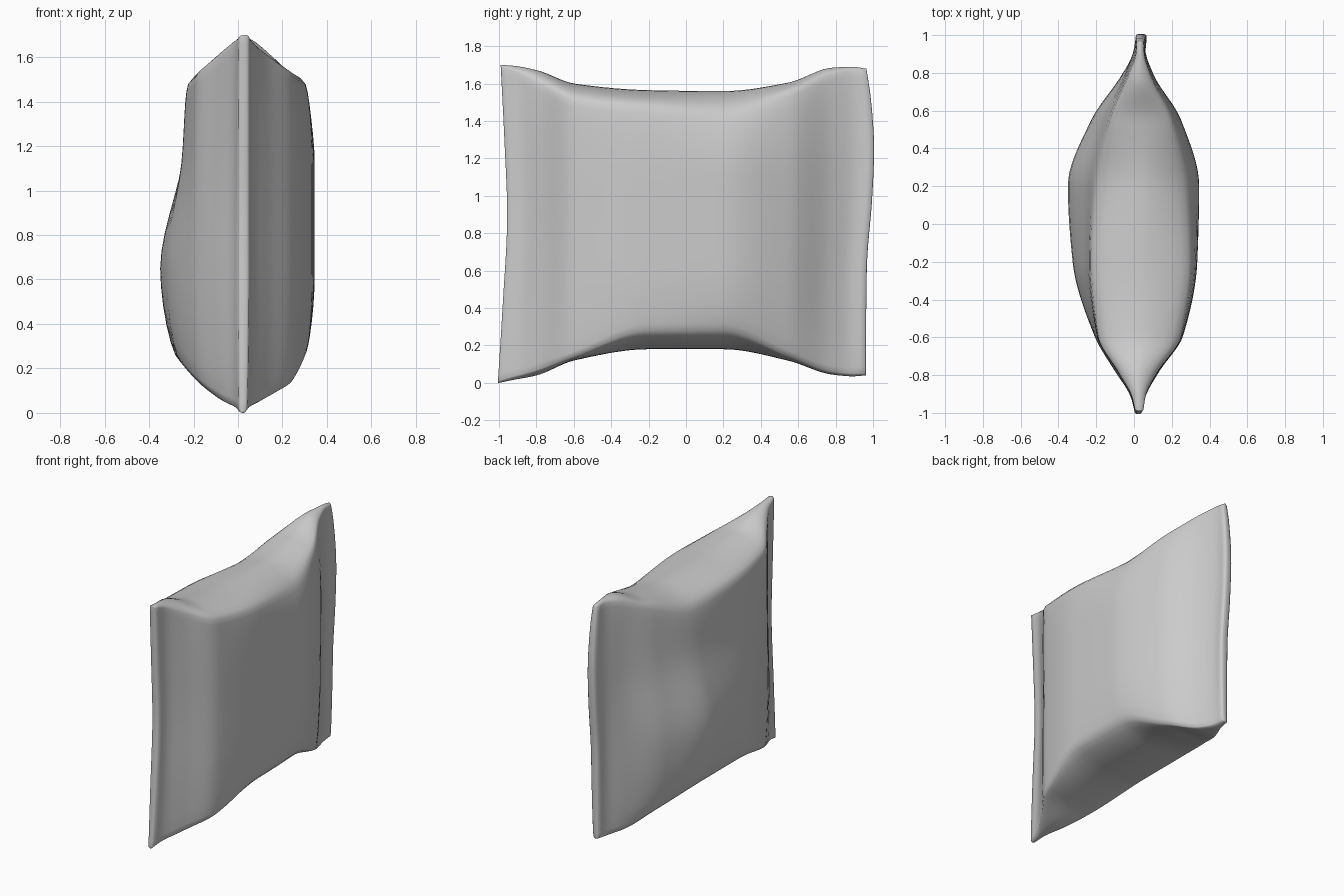
import bpy, bmesh

if "Cube" in bpy.data.objects:
    bpy.data.objects.remove(bpy.data.objects["Cube"])

# Profiles along the pillow length, all sharing the stations Y
Y   = [-1, -.93, -.8, -.6, -.2, .2, .55, .8, .93, 1]
ZB  = [0, .015, .04, .12, .18, .18, .12, .045, .035, .04]            # bottom centre
ZRB = [.015, .035, .07, .14, .28, .28, .145, .06, .05, .05]          # bottom ridge
ZRT = [1.69, 1.665, 1.6, 1.51, 1.475, 1.45, 1.56, 1.65, 1.67, 1.67]  # top ridge
ZT  = [1.7, 1.695, 1.67, 1.6, 1.565, 1.56, 1.605, 1.685, 1.69, 1.68] # top centre
XLB = [.005, -.01, -.07, -.17, -.26, -.26, -.15, -.05, 0, .01]       # left, bottom ridge
XLL = [0, -.02, -.1, -.21, -.325, -.35, -.23, -.07, 0, .01]          # left, low
XLH = [0, -.015, -.09, -.2, -.255, -.25, -.17, -.05, 0, .01]         # left, high
XLT = [.005, -.01, -.08, -.19, -.225, -.195, -.115, -.03, .01, .015] # left, top ridge
XRB = [.04, .055, .12, .24, .31, .3, .2, .09, .055, .05]             # right, bottom ridge
XRM = [.05, .06, .13, .26, .335, .345, .25, .1, .06, .065]           # right, middle
XRT = [.05, .06, .12, .25, .305, .285, .2, .09, .055, .05]           # right, top ridge


def smooth(xs, ys, x):
    """Interpolate a profile smoothly without overshoot."""
    n = len(xs)
    d = [(ys[i + 1] - ys[i]) / (xs[i + 1] - xs[i]) for i in range(n - 1)]

    def tangent(i):
        if i == 0 or i == n - 1:
            return d[0] if i == 0 else d[-1]
        a, b = d[i - 1], d[i]
        return 2 * a * b / (a + b) if a * b > 0 else 0

    i = 0
    while i < n - 2 and x > xs[i + 1]:
        i += 1
    h = xs[i + 1] - xs[i]
    t = (x - xs[i]) / h
    return ((2*t**3 - 3*t*t + 1) * ys[i] + (t**3 - 2*t*t + t) * h * tangent(i)
            + (3*t*t - 2*t**3) * ys[i + 1] + (t**3 - t*t) * h * tangent(i + 1))


def section(u, steps=6):
    """Closed cross-section of the pillow at length position u."""
    zb, zrb, zrt, zt, lb, ll, lh, lt, rb, rm, rt = (
        smooth(Y, p, u) for p in (ZB, ZRB, ZRT, ZT, XLB, XLL, XLH, XLT, XRB, XRM, XRT))
    zlb = (zb + zrb) / 2
    keys = [((lb + rb) / 2, zb), (rb, zrb), (rm, .62), (rm, 1.12), (rt, zrt),
            ((lt + rt) / 2, zt), (lt, zrt), (lh, 1.12), (ll, .65), (lb, zlb)]
    n = len(keys)
    idx = list(range(-2, n + 3))
    kx = [keys[i % n][0] for i in idx]
    kz = [keys[i % n][1] for i in idx]
    return [(smooth(idx, kx, k / steps), smooth(idx, kz, k / steps)) for k in range(n * steps)]


# Wavy outline of the two sewn ends
def front_end(z):
    return smooth([0, .4, .9, 1.3, 1.7], [1, .975, .95, .965, .985], z)


def back_end(z):
    return smooth([0, .6, 1, 1.25, 1.5, 1.7], [.955, .96, .99, 1, .985, .955], z)


# Pillow shell
bm = bmesh.new()
rings = []
count = 64
for j in range(count + 1):
    u = -1 + 2 * j / count
    ring = []
    for x, z in section(u):
        end = front_end(z) if u < 0 else back_end(z)
        ring.append(bm.verts.new((x, u * (1 + (end - 1) * u * u), z)))
    rings.append(ring)
for a, b in zip(rings, rings[1:]):
    n = len(a)
    for k in range(n):
        bm.faces.new((a[k], a[(k + 1) % n], b[(k + 1) % n], b[k]))

# Rounded closing strips at the sewn ends
for ring, out in ((rings[0], -1), (rings[-1], 1)):
    n = len(ring)
    cx = sum(v.co.x for v in ring) / n
    inner = [bm.verts.new((cx + (v.co.x - cx) * .6, v.co.y + out * .006, v.co.z)) for v in ring]
    for k in range(n):
        bm.faces.new((ring[k], ring[(k + 1) % n], inner[(k + 1) % n], inner[k]))
    # Join the right edge to the left edge across the thin end
    half = n // 2
    for k in range(half):
        quad = [inner[k], inner[k + 1], inner[(n - k - 1) % n], inner[(n - k) % n]]
        face = list(dict.fromkeys(quad))
        if len(face) > 2:
            bm.faces.new(face)
bmesh.ops.recalc_face_normals(bm, faces=bm.faces)

mesh = bpy.data.meshes.new("pillow")
bm.to_mesh(mesh)
bm.free()
pillow = bpy.data.objects.new("pillow", mesh)
bpy.context.collection.objects.link(pillow)
for p in mesh.polygons:
    p.use_smooth = True
